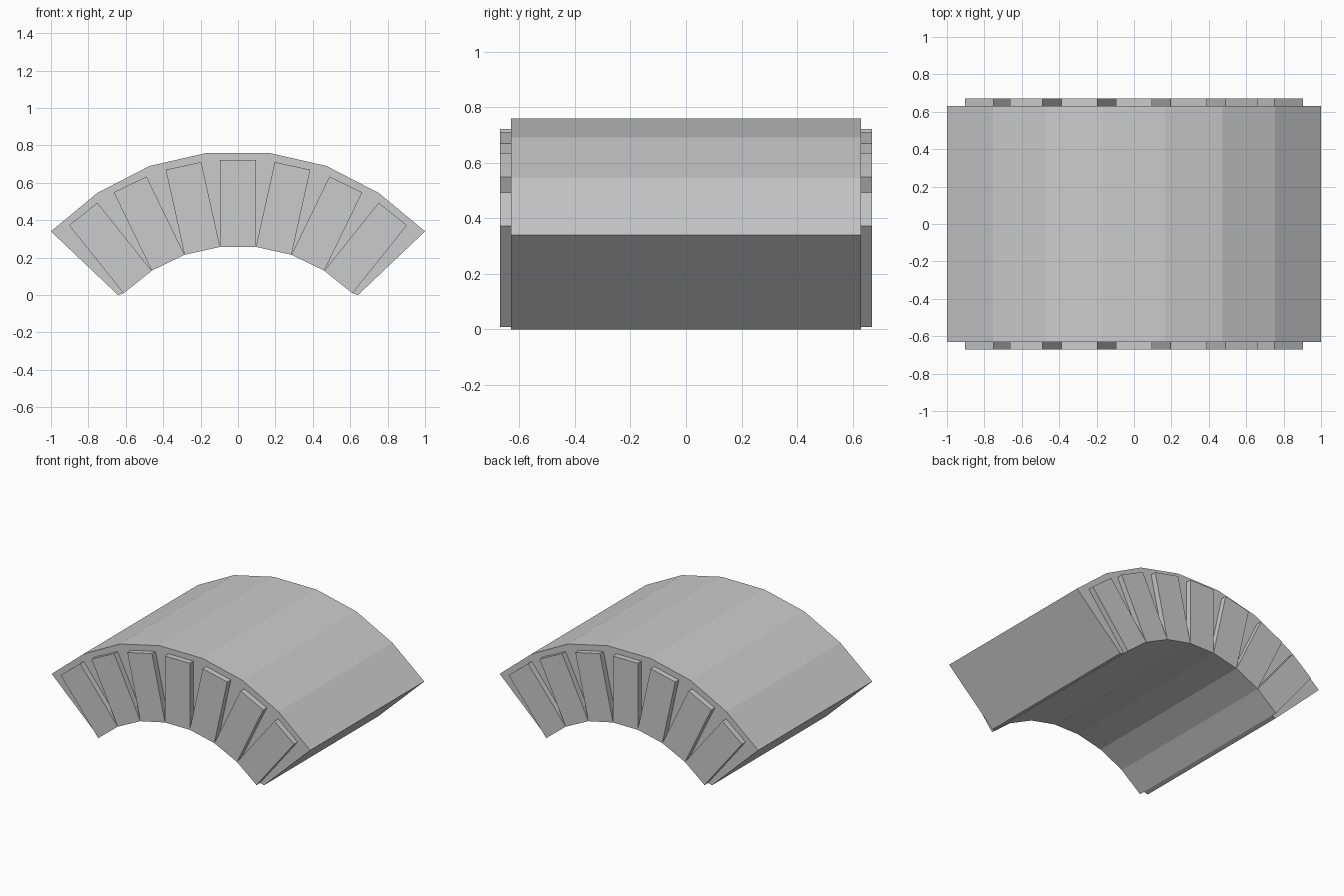
import bpy, bmesh
from mathutils import Vector

if "Cube" in bpy.data.objects:
    bpy.data.objects.remove(bpy.data.objects["Cube"])


def prism(name, profile, y0, y1):
    """Extrude an XZ outline along Y."""
    bm = bmesh.new()
    face = bm.faces.new([bm.verts.new((x, y0, z)) for x, z in profile])
    ext = bmesh.ops.extrude_face_region(bm, geom=[face])
    verts = [v for v in ext["geom"] if isinstance(v, bmesh.types.BMVert)]
    bmesh.ops.translate(bm, verts=verts, vec=(0, y1 - y0, 0))
    bmesh.ops.recalc_face_normals(bm, faces=bm.faces)
    mesh = bpy.data.meshes.new(name)
    bm.to_mesh(mesh)
    bm.free()
    obj = bpy.data.objects.new(name, mesh)
    bpy.context.collection.objects.link(obj)
    return obj


def mirrored(half):
    """Complete a right-hand run of points, giving left to right order."""
    return [(-x, z) for x, z in reversed(half)] + half


HALF_Y, BLOCK_Y, BLOCK_LEN = 0.63, 0.67, 0.465

outer = mirrored([(0.165, 0.76), (0.472, 0.69), (0.753, 0.545), (1.0, 0.34)])
inner = mirrored([(0.096, 0.257), (0.286, 0.215), (0.461, 0.13), (0.612, 0.009)])

# Vault body, with a narrow foot at each end
body = outer + [(0.642, 0.0)] + inner[::-1] + [(-0.642, 0.0)]
prism("arch_body", body, -HALF_Y, HALF_Y)

# Raised voussoir blocks on both end faces, square to the inner curve
for i, (a, b) in enumerate(zip(inner, inner[1:])):
    a, b = Vector(a), Vector(b)
    d = (b - a).normalized()
    out = Vector((-d.y, d.x)) * BLOCK_LEN
    quad = [a, b, b + out, a + out]
    prism(f"front_block_{i + 1}", quad, -BLOCK_Y, -HALF_Y)
    prism(f"back_block_{i + 1}", quad, HALF_Y, BLOCK_Y)
